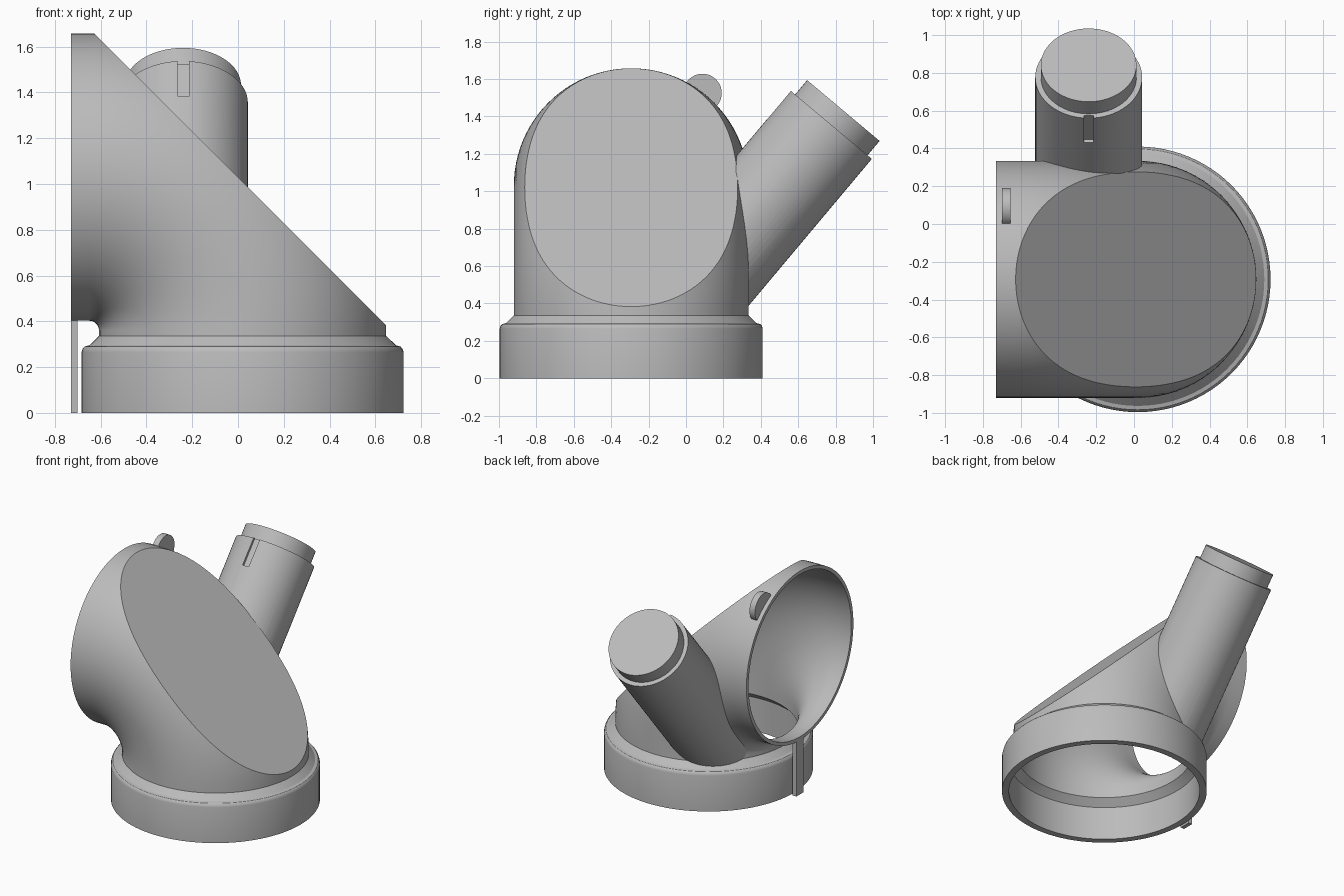
import bpy, bmesh
from math import pi, sin, cos, radians
from mathutils import Matrix, Vector

old = bpy.data.objects.get("Cube")
if old:
    bpy.data.objects.remove(old)

CX, CY = 0.02, -0.293              # vertical axis of the housing
BEND_X, BEND_Z, BEND_R = -0.65, 0.36, 0.67
OUTER, INNER = 0.6275, 0.602

grey = bpy.data.materials.new("plain_grey")
grey.use_nodes = True
grey.diffuse_color = (0.5, 0.5, 0.5, 1)
grey.node_tree.nodes["Principled BSDF"].inputs["Base Color"].default_value = (0.5, 0.5, 0.5, 1)


def finish(name, bm, matrix=Matrix()):
    bm.transform(matrix)
    bmesh.ops.recalc_face_normals(bm, faces=bm.faces)
    mesh = bpy.data.meshes.new(name)
    bm.to_mesh(mesh)
    bm.free()
    mesh.materials.append(grey)
    obj = bpy.data.objects.new(name, mesh)
    bpy.context.collection.objects.link(obj)
    return obj


def skin(bm, rings):
    """Bridge a list of point rings and cap both ends."""
    loops = [[bm.verts.new(p) for p in ring] for ring in rings]
    n = len(loops[0])
    for a, b in zip(loops, loops[1:]):
        for i in range(n):
            j = (i + 1) % n
            bm.faces.new((a[i], a[j], b[j], b[i]))
    bm.faces.new(loops[0])
    bm.faces.new(loops[-1])


def lathe(name, profile, matrix, sides=96):
    bm = bmesh.new()
    turn = [2 * pi * i / sides for i in range(sides)]
    skin(bm, [[(r * cos(t), r * sin(t), z) for t in turn] for r, z in profile])
    return finish(name, bm, matrix)


def box(name, low, high, matrix=Matrix()):
    bm = bmesh.new()
    bmesh.ops.create_cube(bm, size=1)
    low, high = Vector(low), Vector(high)
    place = Matrix.Translation((low + high) / 2) @ Matrix.Diagonal((high - low).to_4d())
    return finish(name, bm, matrix @ place)


def elbow(name, radius, z_start, x_end, plane, sides=96, steps=32):
    """Quarter-bend pipe with straight ends, sliced by the slanted plane x + z = plane."""
    bm = bmesh.new()
    stations = [(0, z_start - BEND_Z)]
    stations += [(pi / 2 * i / steps, 0) for i in range(steps + 1)]
    stations += [(pi / 2, BEND_X - x_end)]
    rings = []
    for a, shift in stations:
        ring = []
        for i in range(sides):
            t = 2 * pi * i / sides
            rho = BEND_R + radius * cos(t)
            ring.append((BEND_X + rho * cos(a) - shift * sin(a), CY + radius * sin(t),
                         BEND_Z + rho * sin(a) + shift * cos(a)))
        rings.append(ring)
    skin(bm, rings)
    cut = bmesh.ops.bisect_plane(bm, geom=bm.verts[:] + bm.edges[:] + bm.faces[:],
                                 plane_co=(0, 0, plane), plane_no=(1, 0, 1), clear_outer=True)
    edges = [e for e in cut["geom_cut"] if isinstance(e, bmesh.types.BMEdge)]
    bmesh.ops.contextual_create(bm, geom=edges)
    return finish(name, bm)


def carve(obj, cutters):
    bpy.context.view_layer.objects.active = obj
    for cutter in cutters:
        mod = obj.modifiers.new("carve", "BOOLEAN")
        mod.operation = "DIFFERENCE"
        mod.solver = "EXACT"
        mod.object = cutter
        bpy.ops.object.modifier_apply(modifier=mod.name)


upright = Matrix.Translation((CX, CY, 0))
tube_frame = Matrix.Translation((-0.24, 0.777, 1.355)) @ Matrix.Rotation(radians(-40), 4, "X")
disc_frame = Matrix.Translation((-0.70, 0.088, 1.525)) @ Matrix.Rotation(pi / 2, 4, "Y")

# Visible parts, still solid
body = elbow("elbow_housing", OUTER, 0.1, -0.73, 1.03)
collar = lathe("base_collar", [(0.703, 0), (0.703, 0.265), (0.699, 0.28), (0.69, 0.29),
                               (0.67, 0.295), (0.60, 0.363)], upright)
tube = lathe("side_tube", [(0.283, -1.286), (0.283, 0)], tube_frame, 64)
disc = lathe("round_lug", [(0.103, 0), (0.103, 0.045)], disc_frame, 48)
tab = box("hanging_tab", (-0.73, CY - 0.042, 0), (-0.70, CY + 0.042, 0.415))

# Hollow spaces
cavity = elbow("cavity_cutter", INNER, 0.12, -0.8, 0.988)
socket = lathe("socket_cutter", [(0.655, -0.1), (0.655, 0.25), (0.59, 0.31)], upright)
bore = lathe("bore_cutter", [(0.253, -1.27), (0.253, 0.1)], tube_frame, 64)
slot = box("slot_cutter", (-0.025, -0.32, -0.2), (0.025, -0.264, 0.1), tube_frame)
cutters = [cavity, socket, bore, slot]

for part in (body, collar):
    carve(part, [cavity, socket, bore])
carve(tube, [cavity, socket, bore, slot])
carve(disc, [cavity])
carve(tab, [cavity])

for cutter in cutters:
    bpy.data.objects.remove(cutter)

# Smooth curved walls, crisp edges
bpy.ops.object.select_all(action="DESELECT")
for part in (body, collar, tube, disc, tab):
    part.select_set(True)
bpy.context.view_layer.objects.active = body
bpy.ops.object.shade_smooth_by_angle(angle=radians(30))
